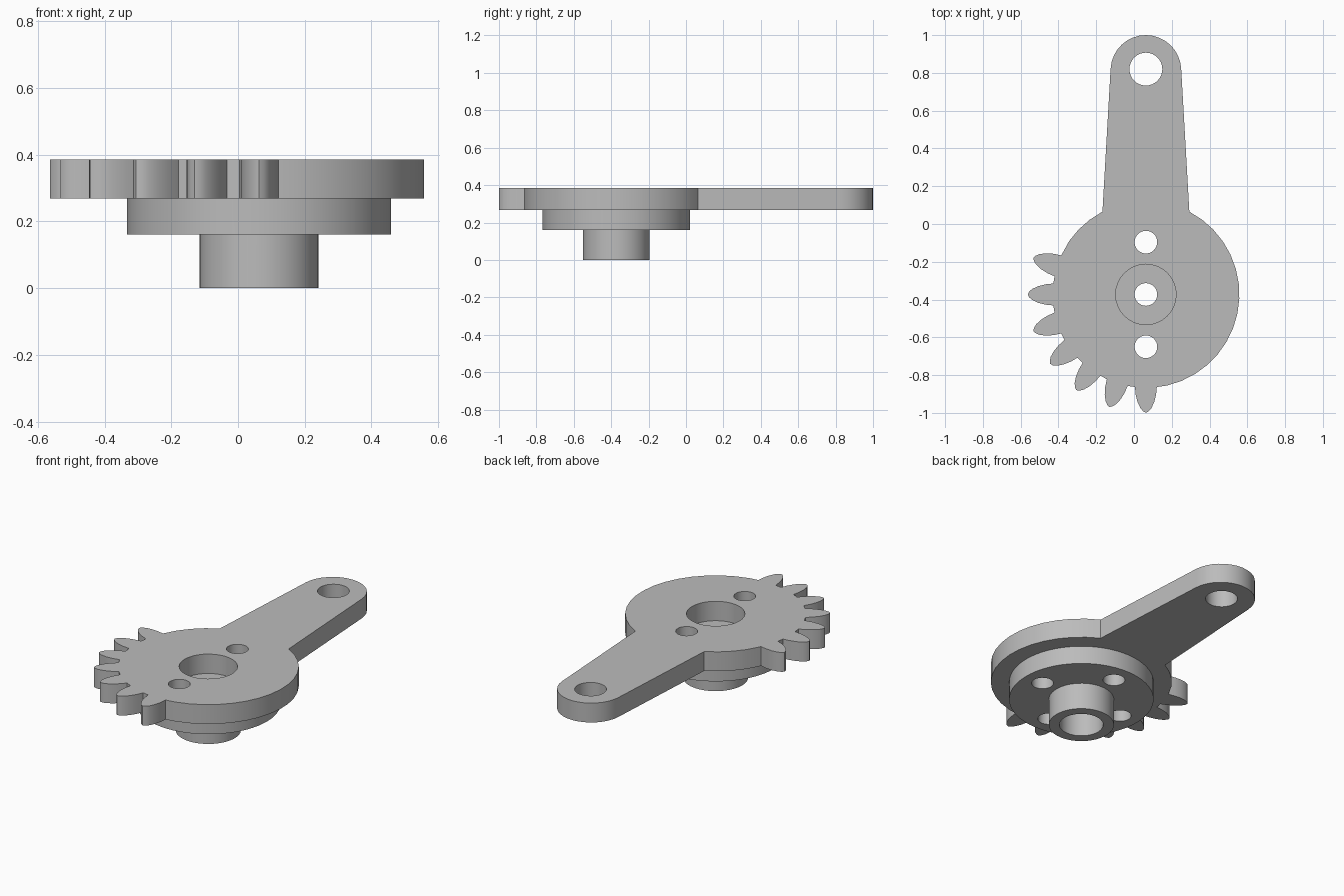
import bpy, bmesh
from math import sin, cos, pi, radians, asin, atan2

if "Cube" in bpy.data.objects:
    bpy.data.objects.remove(bpy.data.objects["Cube"])

CX, CY = 0.063, -0.373            # hub axis
PLATE_Z, TOP_Z = 0.268, 0.385     # gear plate bottom and top
FLANGE_Z = 0.16
DISC_R, PIN_R, PIN_DIST = 0.495, 0.06, 0.277
ARM_Y, ARM_R = 0.813, 0.187       # rounded arm end

grey = bpy.data.materials.new("grey")
grey.use_nodes = True
grey.diffuse_color = (0.5, 0.5, 0.5, 1)
grey.node_tree.nodes["Principled BSDF"].inputs["Base Color"].default_value = (0.5, 0.5, 0.5, 1)


def prism(name, outline, z0, z1):
    """Extrude a flat outline between two heights."""
    bm = bmesh.new()
    face = bm.faces.new([bm.verts.new((x, y, z0)) for x, y in outline])
    up = bmesh.ops.extrude_face_region(bm, geom=[face])["geom"]
    bmesh.ops.translate(bm, vec=(0, 0, z1 - z0),
                        verts=[g for g in up if isinstance(g, bmesh.types.BMVert)])
    bmesh.ops.recalc_face_normals(bm, faces=bm.faces)
    mesh = bpy.data.meshes.new(name)
    bm.to_mesh(mesh)
    bm.free()
    mesh.materials.append(grey)
    ob = bpy.data.objects.new(name, mesh)
    bpy.context.collection.objects.link(ob)
    return ob


def polar(r, a, x=CX, y=CY):
    return (x + r * cos(a), y + r * sin(a))


def cylinder(name, r, z0, z1, x=CX, y=CY, n=48):
    return prism(name, [polar(r, 2 * pi * i / n, x, y) for i in range(n)], z0, z1)


def combine(target, other, operation):
    """Apply a boolean and remove the second object."""
    mod = target.modifiers.new("join", "BOOLEAN")
    mod.object, mod.operation, mod.solver = other, operation, "EXACT"
    bpy.context.view_layer.objects.active = target
    bpy.ops.object.modifier_apply(modifier=mod.name)
    bpy.data.objects.remove(other)


def drill(target, r, z0, z1, x=CX, y=CY):
    combine(target, cylinder("drill", r, z0, z1, x, y, 32), "DIFFERENCE")


# Gear plate outline, anticlockwise: arm end, arm root, toothed arc, plain arc
half_root = 0.23
root = asin(half_root / DISC_R)
outline = [polar(ARM_R, radians(3 + 174 * i / 16), CX, ARM_Y) for i in range(17)]
outline += [polar(DISC_R, radians(a) if a > 118 else pi / 2 + root) for a in (118, 127, 136, 145)]

# Seven rounded teeth, 18 degrees apart
flank = [(0.490, 0.058), (0.530, 0.054), (0.570, 0.044), (0.602, 0.029), (0.619, 0.014)]
tooth = [(r, -w) for r, w in flank] + [(0.626, 0)] + [(r, w) for r, w in reversed(flank)]
for k in range(7):
    mid = radians(162 + 18 * k)
    for r, w in tooth:
        outline.append((CX + r * cos(mid) - w * sin(mid), CY + r * sin(mid) + w * cos(mid)))
start, end = radians(283), radians(450) - root
outline += [polar(DISC_R, start + (end - start) * i / 15) for i in range(16)]

body = prism("gear_arm", outline, PLATE_Z, TOP_Z)
drill(body, 0.16, 0.2, 0.5)                       # counterbore
drill(body, 0.087, 0.2, 0.5, CX, 0.82)            # arm eye
for side in (-1, 1):
    drill(body, PIN_R, 0.2, 0.5, CX, CY + side * PIN_DIST)

# Flange with four pin holes
flange = cylinder("flange", 0.395, FLANGE_Z, PLATE_Z, n=64)
for k in range(4):
    x, y = polar(PIN_DIST, k * pi / 2)
    drill(flange, PIN_R, 0.1, 0.35, x, y)

# Hub, socket and screw hole
combine(flange, cylinder("hub", 0.178, 0, FLANGE_Z), "UNION")
drill(flange, 0.12, -0.1, 0.2)
drill(flange, PIN_R, -0.1, 0.35)
combine(body, flange, "UNION")

bpy.ops.object.select_all(action="DESELECT")
body.select_set(True)
bpy.context.view_layer.objects.active = body
bpy.ops.object.shade_smooth_by_angle(angle=radians(30))
